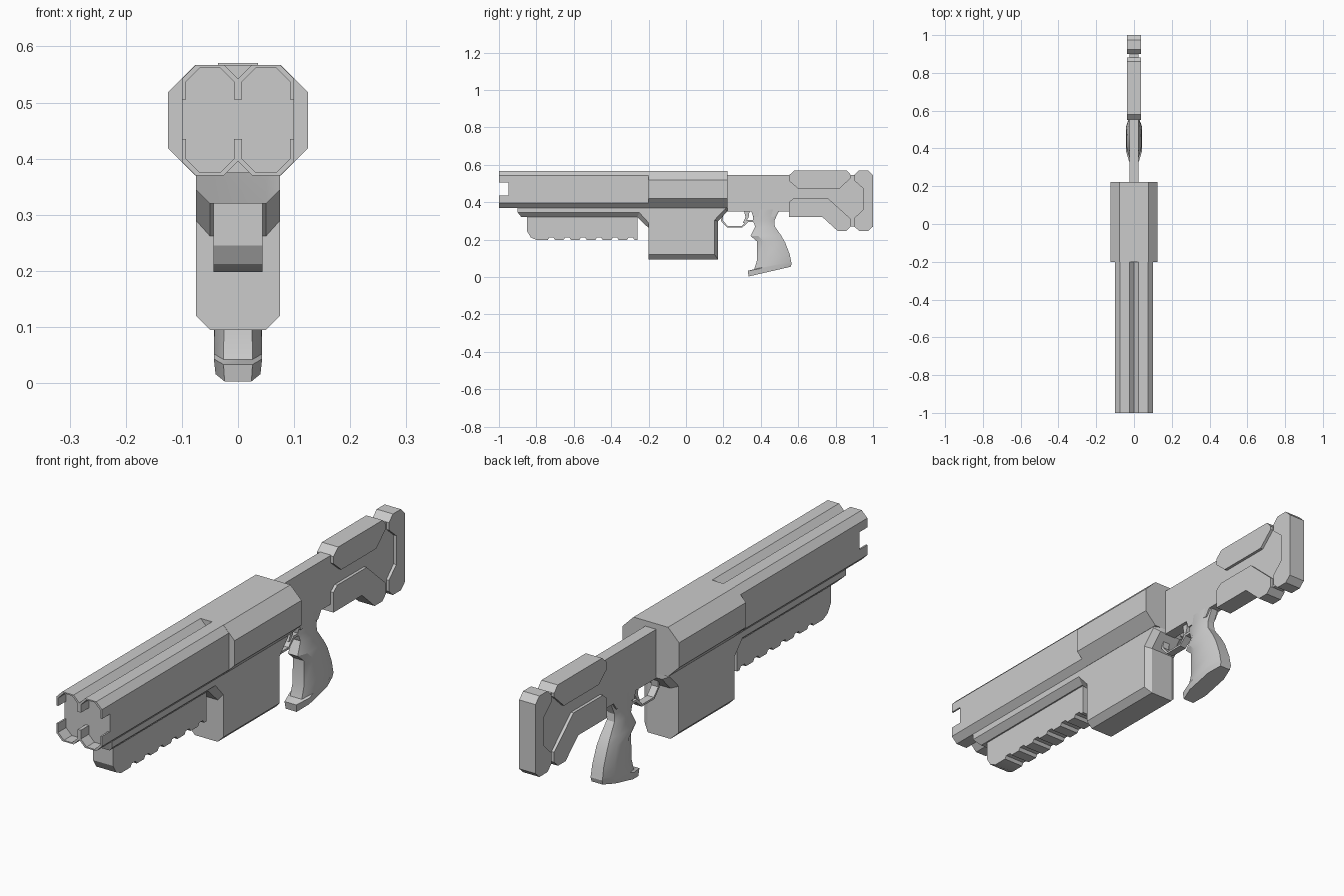
import bpy, bmesh


def loft(name, rings):
    """Skin a list of equal-length closed rings and cap both ends."""
    bm = bmesh.new()
    rows = [[bm.verts.new(p) for p in ring] for ring in rings]
    n = len(rows[0])
    for a, b in zip(rows, rows[1:]):
        for i in range(n):
            j = (i + 1) % n
            bm.faces.new((a[i], a[j], b[j], b[i]))
    bm.faces.new(rows[0])
    bm.faces.new(rows[-1][::-1])
    bmesh.ops.recalc_face_normals(bm, faces=bm.faces)
    me = bpy.data.meshes.new(name)
    bm.to_mesh(me)
    bm.free()
    ob = bpy.data.objects.new(name, me)
    bpy.context.collection.objects.link(ob)
    return ob


def plate(name, yz, half):
    """Side profile extruded symmetrically across x."""
    return loft(name, [[(x, y, z) for y, z in yz] for x in (-half, half)])


def along_y(name, xz, y0, y1):
    """Front profile extruded along the gun."""
    return loft(name, [[(x, y, z) for x, z in xz] for y in (y0, y1)])


def octagon(cx, hx, z0, z1, c):
    l, r = cx - hx, cx + hx
    return [(l, z0 + c), (l, z1 - c), (l + c, z1), (r - c, z1),
            (r, z1 - c), (r, z0 + c), (r - c, z0), (l + c, z0)]


# Receiver
along_y("receiver", octagon(0, 0.125, 0.37, 0.567, 0.049), -0.2, 0.222)

# Twin barrels with hollow, side-slotted muzzles
for side, cx in (("left", -0.05), ("right", 0.05)):
    outer = octagon(cx, 0.05, 0.37, 0.567, 0.025)
    inner = octagon(cx, 0.043, 0.375, 0.562, 0.025)
    along_y(side + "_barrel", outer, -0.95, -0.19)
    for end, ids, z in (("upper", (1, 2, 3, 4), 0.505),
                        ("lower", (5, 6, 7, 0), 0.435)):
        o = [outer[i] for i in ids]
        n = [inner[i] for i in ids]
        lip = [(o[0][0], z)] + o + [(o[-1][0], z), (n[-1][0], z)] + n[::-1] + [(n[0][0], z)]
        along_y(f"{side}_muzzle_{end}", lip, -1, -0.95)

# Lower body: under-barrel ledge and magazine housing with chamfered lower edges
full = [(-0.88, 0.375), (-0.88, 0.32), (-0.26, 0.32), (-0.2, 0.262), (-0.2, 0.095),
        (0.17, 0.095), (0.17, 0.297), (0.222, 0.352), (0.222, 0.375)]
inset = [(-0.9, 0.375), (-0.9, 0.345), (-0.25, 0.345), (-0.2, 0.29), (-0.2, 0.12),
         (0.153, 0.12), (0.153, 0.305), (0.21, 0.365), (0.21, 0.375)]
full[0], full[1] = (-0.9, 0.375), (-0.88, 0.32)
loft("lower_body", [[(x, y, z) for y, z in prof] for x, prof in
                    ((-0.075, inset), (-0.05, full), (0.05, full), (0.075, inset))])

# Fore grip with cross grooves underneath
grip = [(-0.26, 0.325), (-0.85, 0.325), (-0.85, 0.245), (-0.83, 0.212), (-0.8, 0.198)]
for i in range(6):
    y = -0.72 + i * 0.085
    grip += [(y - 0.02, 0.198), (y - 0.012, 0.21), (y + 0.012, 0.21), (y + 0.02, 0.198)]
grip += [(-0.26, 0.198)]
plate("fore_grip", grip, 0.044)

# Stock core and side pads
plate("stock_core", [(0.21, 0.545), (0.96, 0.545), (0.96, 0.27), (0.83, 0.27), (0.74, 0.335),
                     (0.55, 0.35), (0.49, 0.35), (0.47, 0.32), (0.36, 0.32), (0.35, 0.35),
                     (0.21, 0.35)], 0.024)
plate("stock_upper_pad", [(0.55, 0.543), (0.58, 0.57), (0.86, 0.57), (0.882, 0.545),
                          (0.882, 0.53), (0.82, 0.472), (0.6, 0.472), (0.55, 0.515)], 0.036)
plate("stock_lower_pad", [(0.55, 0.4), (0.575, 0.42), (0.76, 0.42), (0.882, 0.31),
                          (0.882, 0.27), (0.858, 0.247), (0.81, 0.247), (0.73, 0.32),
                          (0.55, 0.32)], 0.036)
plate("butt_pad", [(0.9, 0.545), (0.925, 0.57), (0.975, 0.57), (1, 0.545), (1, 0.27),
                   (0.975, 0.247), (0.925, 0.247), (0.9, 0.27), (0.9, 0.315),
                   (0.946, 0.36), (0.946, 0.475), (0.9, 0.515)], 0.036)

# Pistol grip: front y,z / back y,z / half width
stations = [(0.36, 0.36, 0.50, 0.36, 0.024), (0.358, 0.30, 0.472, 0.30, 0.025),
            (0.37, 0.27, 0.475, 0.27, 0.028), (0.345, 0.22, 0.51, 0.22, 0.036),
            (0.38, 0.19, 0.53, 0.185, 0.04), (0.38, 0.09, 0.555, 0.12, 0.042),
            (0.365, 0.042, 0.562, 0.083, 0.043), (0.33, 0.033, 0.565, 0.073, 0.043),
            (0.335, 0.003, 0.56, 0.055, 0.04)]
section = [(-0.6, 0), (-1, 0.25), (-1, 0.75), (-0.6, 1), (0.6, 1), (1, 0.75), (1, 0.25), (0.6, 0)]
ob = loft("pistol_grip", [[(w * sx, fy + (by - fy) * t, fz + (bz - fz) * t) for sx, t in section]
                          for fy, fz, by, bz, w in stations])
for p in ob.data.vertices:
    p.co.z = max(p.co.z, 0)

# Trigger guard strap and trigger
plate("trigger_guard", [(0.195, 0.36), (0.187, 0.3), (0.22, 0.264), (0.3, 0.264), (0.335, 0.295),
                        (0.36, 0.295), (0.36, 0.305), (0.328, 0.305), (0.297, 0.272),
                        (0.224, 0.272), (0.196, 0.303), (0.204, 0.36)], 0.015)
plate("trigger", [(0.31, 0.355), (0.318, 0.32), (0.305, 0.29), (0.315, 0.288),
                  (0.335, 0.32), (0.34, 0.355)], 0.01)

# Sharp low-poly edges, soft only across shallow angles
for o in bpy.data.objects:
    o.select_set(True)
    bpy.context.view_layer.objects.active = o
bpy.ops.object.shade_smooth_by_angle(angle=0.5)
